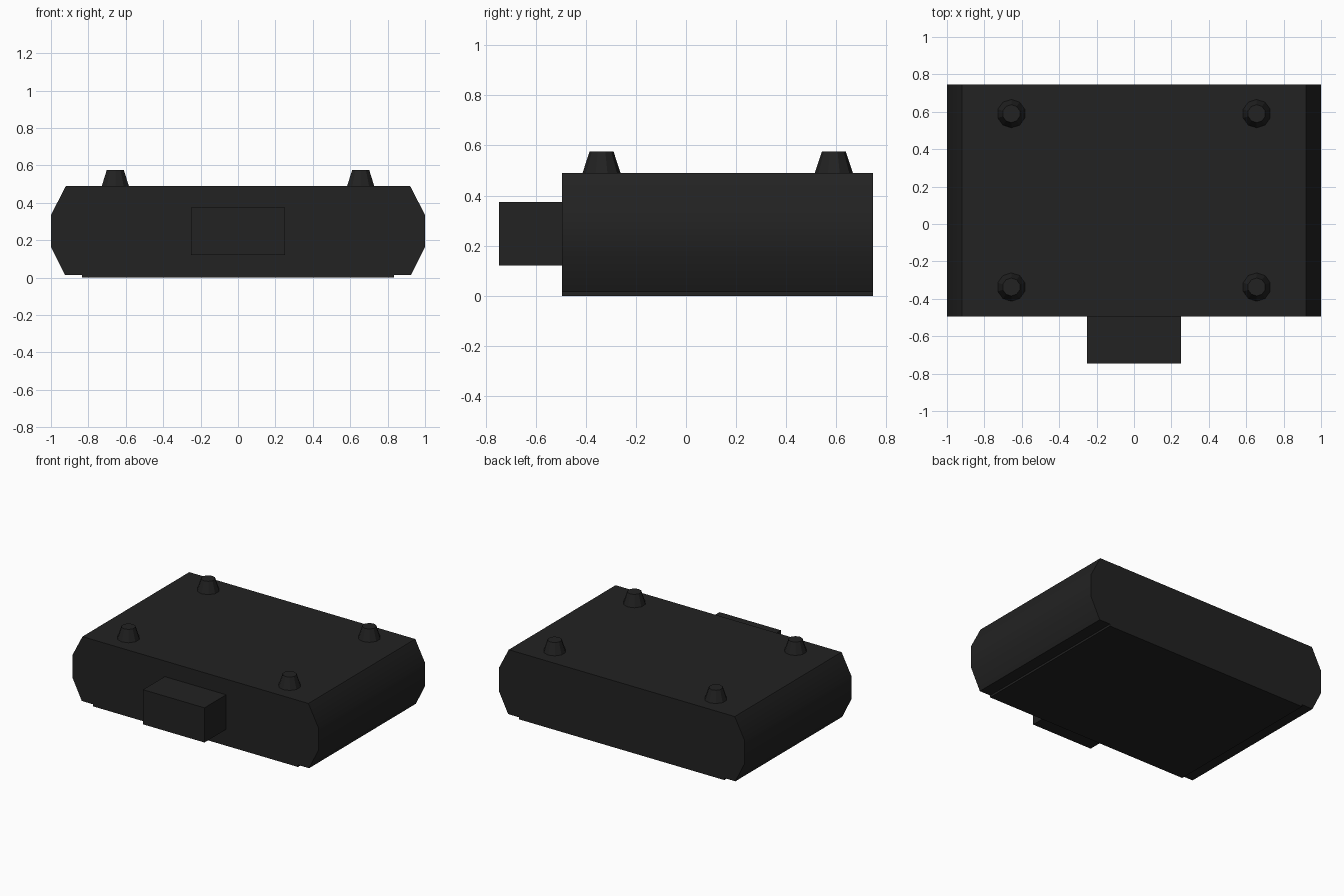
import bpy, bmesh, math

if "Cube" in bpy.data.objects:
    bpy.data.objects.remove(bpy.data.objects["Cube"])

dark = bpy.data.materials.new("charcoal")
dark.diffuse_color = (0.016, 0.016, 0.016, 1)
dark.use_nodes = True
dark.node_tree.nodes["Principled BSDF"].inputs["Base Color"].default_value = dark.diffuse_color


def finish(name, bm):
    bmesh.ops.recalc_face_normals(bm, faces=bm.faces)
    mesh = bpy.data.meshes.new(name)
    bm.to_mesh(mesh)
    bm.free()
    mesh.materials.append(dark)
    obj = bpy.data.objects.new(name, mesh)
    bpy.context.collection.objects.link(obj)
    return obj


def extrude_profile(name, points, y0, y1):
    """Extrude an x-z outline from y0 to y1."""
    bm = bmesh.new()
    face = bm.faces.new([bm.verts.new((x, y0, z)) for x, z in points])
    new = bmesh.ops.extrude_face_region(bm, geom=[face])["geom"]
    bmesh.ops.translate(bm, vec=(0, y1 - y0, 0),
                        verts=[v for v in new if isinstance(v, bmesh.types.BMVert)])
    return finish(name, bm)


def rect(w, z0, z1):
    return [(-w, z0), (w, z0), (w, z1), (-w, z1)]


# Main body with bevelled long sides, softly shaded
half = [(0.925, 0.015), (1.0, 0.165), (1.0, 0.335), (0.92, 0.49)]
body = extrude_profile("body", half + [(-x, z) for x, z in reversed(half)], -0.495, 0.747)
bpy.context.view_layer.objects.active = body
body.select_set(True)
bpy.ops.object.shade_smooth_by_angle(angle=math.radians(30))

# Thin plate under the body and block on the front
extrude_profile("base_plate", rect(0.835, 0.0, 0.015), -0.495, 0.747)
extrude_profile("front_block", rect(0.25, 0.12, 0.375), -0.747, -0.495)

# Four tapered pegs on top
for side, x in (("left", -0.656), ("right", 0.656)):
    for end, y in (("front", -0.337), ("back", 0.59)):
        bm = bmesh.new()
        bmesh.ops.create_cone(bm, cap_ends=True, segments=10,
                              radius1=0.076, radius2=0.048, depth=0.085)
        peg = finish(f"peg_{end}_{side}", bm)
        peg.location = (x, y, 0.5325)
